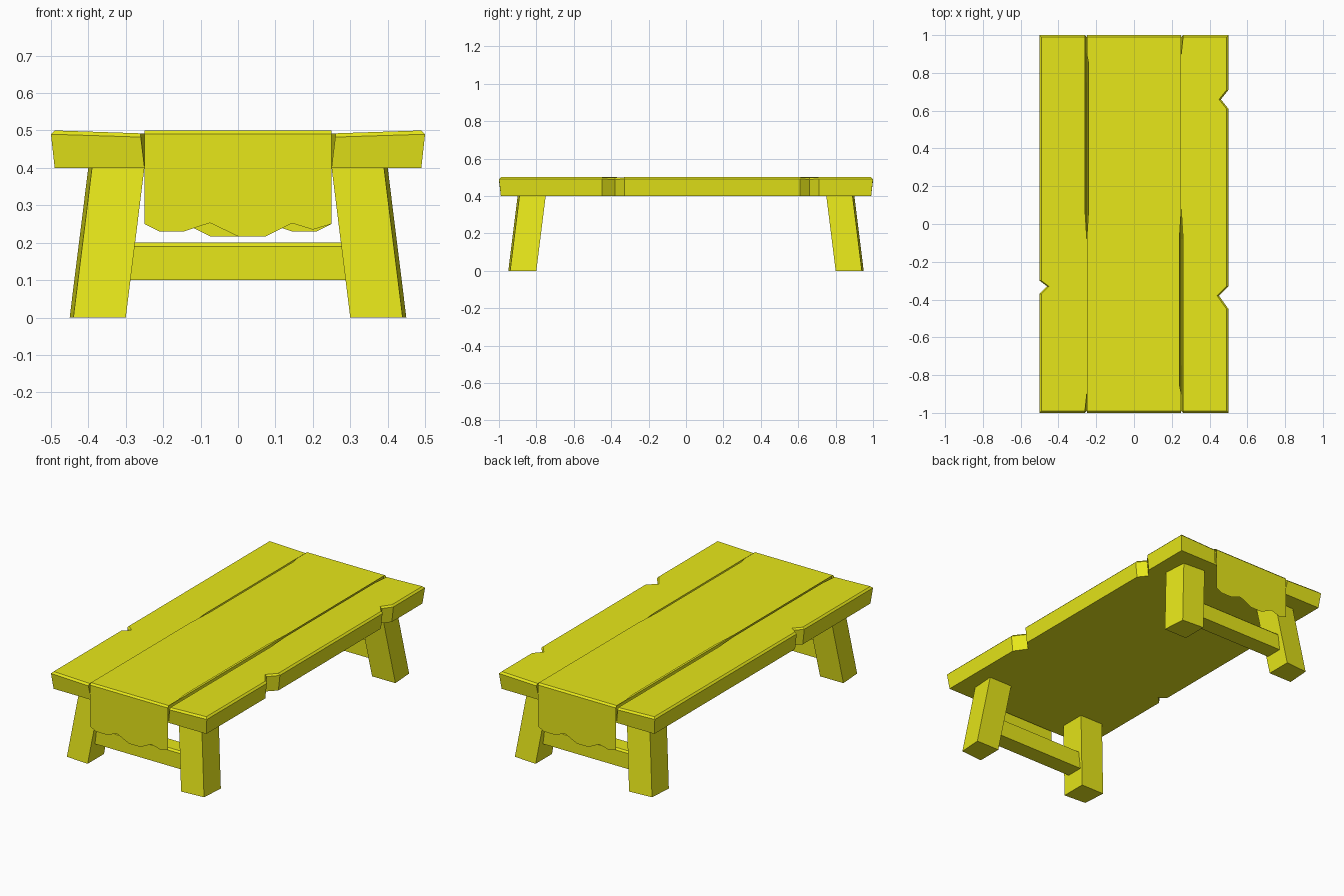
import bpy, bmesh

if "Cube" in bpy.data.objects:
    bpy.data.objects.remove(bpy.data.objects["Cube"])

mat = bpy.data.materials.new("yellow")
mat.diffuse_color = (0.8, 0.8, 0.01, 1)
mat.use_nodes = True
mat.node_tree.nodes["Principled BSDF"].inputs["Base Color"].default_value = mat.diffuse_color


def make(name, verts, faces, closed=True):
    bm = bmesh.new()
    vs = [bm.verts.new(v) for v in verts]
    for f in faces:
        bm.faces.new([vs[i] for i in f])
    if closed:
        bmesh.ops.recalc_face_normals(bm, faces=bm.faces)
    me = bpy.data.meshes.new(name)
    bm.to_mesh(me)
    bm.free()
    me.materials.append(mat)
    ob = bpy.data.objects.new(name, me)
    bpy.context.collection.objects.link(ob)
    return ob


def loft(name, rings):
    """Closed solid through stacked rings of equal length."""
    n = len(rings[0])
    faces = [list(range(n))[::-1], [(len(rings) - 1) * n + i for i in range(n)]]
    for r in range(len(rings) - 1):
        for i in range(n):
            j = (i + 1) % n
            faces.append([r * n + i, r * n + j, (r + 1) * n + j, (r + 1) * n + i])
    return make(name, [v for ring in rings for v in ring], faces)


# Side planks: notched outer edge, cracked inner edge, chamfered top
def plank(name, notches, turn):
    inner = [(-0.26, -1), (-0.25, -0.9), (-0.25, -0.08), (-0.26, 0.08), (-0.26, 1)]
    outline = [(-0.5, -1)] + inner + [(-0.5, 1)] + notches

    def inset(x, y, d):
        x = x + d if x < -0.3 else x
        y = y - d * (1 if y > 0 else -1) if abs(y) > 0.99 else y
        return x, y

    bottom, mid, top = [], [], []
    for x, y in outline:
        bx, by = inset(x, y, 0.01)
        zt = 0.5 - 0.008 * (bx + 0.49) / 0.24
        bottom.append((min(bx * turn, -0.25 * turn, key=lambda v: abs(abs(v) - 0.25))
                       if bx > -0.3 else bx * turn, by * turn, 0.4))
        mid.append((x * turn, y * turn, zt - 0.01))
        top.append((bx * turn, by * turn, zt))
    loft(name, [bottom, mid, top])


plank("left_plank", [(-0.5, -0.3), (-0.46, -0.33), (-0.5, -0.37)], 1)
plank("right_plank", [(-0.5, 0.45), (-0.45, 0.38), (-0.5, 0.33),
                      (-0.5, -0.61), (-0.46, -0.66), (-0.5, -0.71)], -1)

# Middle plank under the runner
loft("middle_plank", [[(sx * x, sy * 0.99, z) for sx, sy in ((-1, -1), (1, -1), (1, 1), (-1, 1))]
                      for x, z in ((0.25, 0.4), (0.24, 0.492))])

# Cloth runner: thin sheet over the top with a ragged flap at each end
half = [(-0.25, -0.99), (0.25, -0.99), (0.25, -0.9), (0.24, -0.85), (0.24, -0.08), (0.25, 0.08)]
top = [(x, y, 0.5) for x, y in half] + [(-x, -y, 0.5) for x, y in half]
make("runner_top", top, [range(len(top))], False)
hem = [(0.25, 0.25), (0.2, 0.235), (0.145, 0.252), (0.075, 0.217), (0, 0.217),
       (-0.075, 0.253), (-0.145, 0.23), (-0.21, 0.23), (-0.25, 0.25)]
for name, s in (("front_flap", 1), ("back_flap", -1)):
    pts = [(-0.25, -0.99, 0.5), (0.25, -0.99, 0.5), (0.25, -1, 0.49), (-0.25, -1, 0.49)]
    pts += [(x, -1, z) for x, z in hem]
    pts = [(x * s, y * s, z) for x, y, z in pts]
    make(name, pts, [[0, 3, 2, 1], [3] + list(range(len(pts) - 1, 3, -1)) + [2]], False)

# Splayed legs, outer corner pulled in slightly
section = [(0.3, 0.8), (0.45, 0.8), (0.44, 0.94), (0.3, 0.95)]
for sy, end in ((-1, "front"), (1, "back")):
    for sx, side in ((-1, "left"), (1, "right")):
        loft(f"{end}_{side}_leg", [[(sx * (x - d), sy * (y - d), z) for x, y in section]
                                   for z, d in ((0, 0), (0.402, 0.05))])
    # Stretcher between the legs, chamfered top edge
    prof = [(0.8, 0.1), (0.9, 0.1), (0.9, 0.19), (0.89, 0.2), (0.8, 0.2)]
    loft(f"{end}_stretcher", [[(x, sy * y, z) for y, z in prof] for x in (-0.3, 0.3)])
